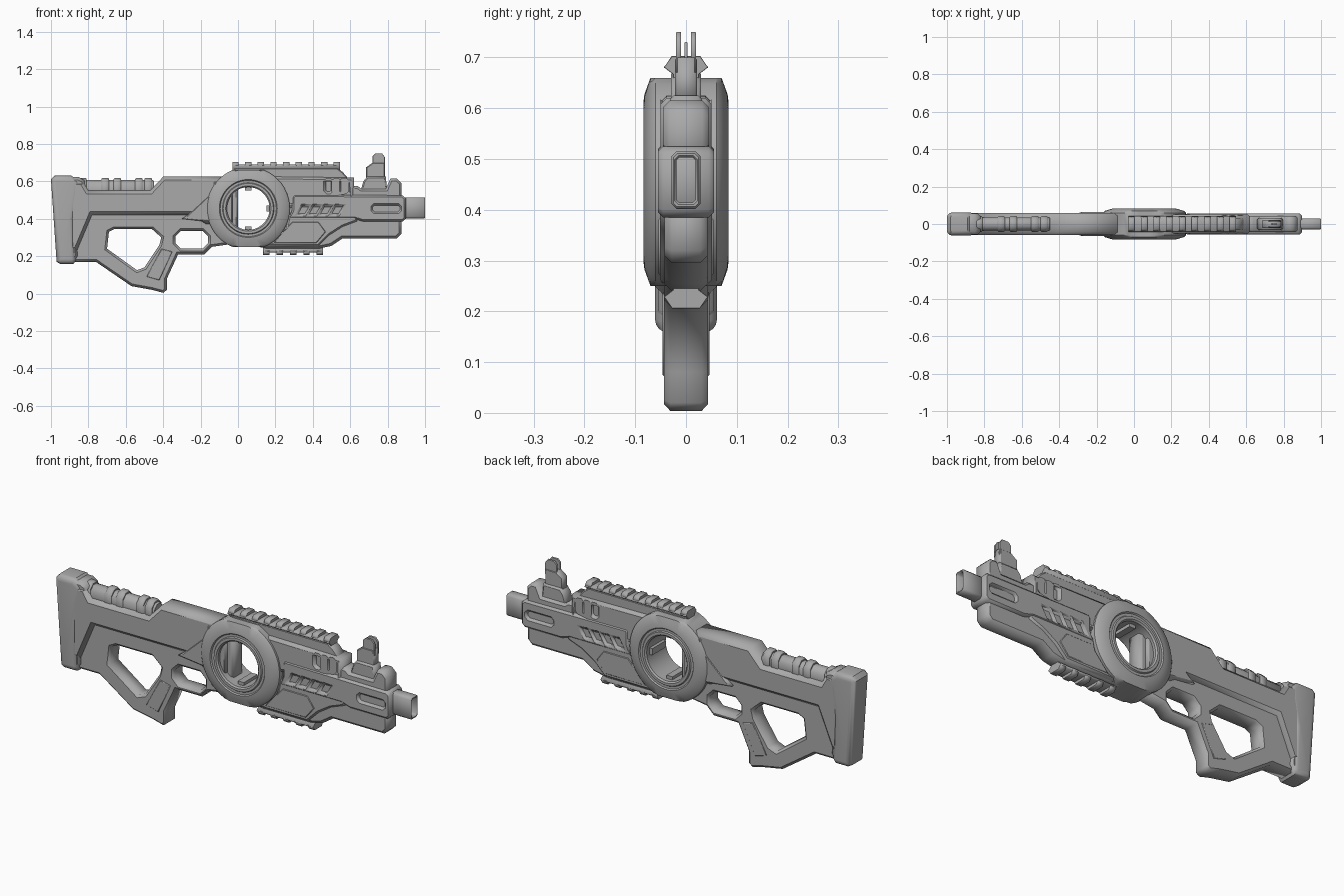
import bpy
import bmesh
import math
from mathutils import Matrix, Vector

default_cube = bpy.data.objects.get("Cube")
if default_cube:
    bpy.data.objects.remove(default_cube, do_unlink=True)

grey = bpy.data.materials.new("plain grey")
grey.use_nodes = True
grey.diffuse_color = (0.4, 0.4, 0.4, 1)
grey.node_tree.nodes["Principled BSDF"].inputs["Base Color"].default_value = grey.diffuse_color

# Local axes of a flat profile: side profiles extrude along y, cross-sections along x
SIDE = Matrix(((1, 0, 0), (0, 0, -1), (0, 1, 0))).to_4x4()
CROSS = Matrix(((0, 0, 1), (1, 0, 0), (0, 1, 0))).to_4x4()


def finish(name, bm, smooth=False):
    """Turn a bmesh into a named grey object."""
    bmesh.ops.remove_doubles(bm, verts=bm.verts, dist=0.0002)
    bmesh.ops.recalc_face_normals(bm, faces=bm.faces)
    mesh = bpy.data.meshes.new(name)
    bm.to_mesh(mesh)
    bm.free()
    mesh.materials.append(grey)
    obj = bpy.data.objects.new(name, mesh)
    bpy.context.scene.collection.objects.link(obj)
    if smooth:
        bpy.ops.object.select_all(action='DESELECT')
        obj.select_set(True)
        bpy.context.view_layer.objects.active = obj
        bpy.ops.object.shade_smooth_by_angle(angle=math.radians(35))
    return obj


def plate(name, outline, half, bevel, holes=(), axes=SIDE, offset=(0, 0, 0), rounding=0):
    """Extrude an outline with holes to +-half, chamfering its rims."""
    curve = bpy.data.curves.new(name, 'CURVE')
    curve.dimensions = '2D'
    curve.fill_mode = 'BOTH'
    curve.extrude = half - bevel
    curve.bevel_depth = bevel
    curve.bevel_resolution = rounding
    curve.offset = -bevel
    for ring in (outline, *holes):
        spline = curve.splines.new('POLY')
        spline.points.add(len(ring) - 1)
        for point, (u, v) in zip(spline.points, ring):
            point.co = (u, v, 0, 1)
        spline.use_cyclic_u = True
    helper = bpy.data.objects.new(name + " helper", curve)
    bpy.context.scene.collection.objects.link(helper)
    bpy.context.view_layer.update()
    graph = bpy.context.evaluated_depsgraph_get()
    mesh = bpy.data.meshes.new_from_object(helper.evaluated_get(graph))
    bpy.data.objects.remove(helper, do_unlink=True)
    bpy.data.curves.remove(curve)
    bm = bmesh.new()
    bm.from_mesh(mesh)
    bpy.data.meshes.remove(mesh)
    bm.transform(Matrix.Translation(Vector(offset)) @ axes)
    return finish(name, bm, smooth=rounding > 0)


def rect(left, right, low, high, slant=0):
    return [(left, low), (right, low), (right + slant, high), (left + slant, high)]


def clipped(left, right, low, high, cut):
    """Rectangle with cut corners."""
    return [(left + cut, low), (right - cut, low), (right, low + cut), (right, high - cut),
            (right - cut, high), (left + cut, high), (left, high - cut), (left, low + cut)]


# Stock frame with thumb hole and trigger guard
thumb_hole = [(-.69, .33), (-.66, .345), (-.46, .345), (-.41, .3), (-.42, .26),
              (-.5, .14), (-.54, .125), (-.7, .24)]
trigger_hole = clipped(-.335, -.16, .24, .335, .03)
frame = [(-.92, .17), (-.76, .17), (-.57, .04), (-.46, .02), (-.4, .004), (-.38, .02),
         (-.38, .08), (-.32, .21), (-.18, .21), (-.14, .25), (.0, .27), (.0, .6),
         (-.4, .6), (-.47, .54), (-.92, .54)]
plate("stock_frame", frame, .043, .012, [thumb_hole, trigger_hole])
plate("grip_panel", [(-.49, .09), (-.41, .24), (-.35, .225), (-.42, .07)], .046, .004)

# Thicker upper stock and the diagonal brace behind the ring
upper = [(-.9, .6), (-.83, .6), (-.8, .55), (-.47, .55), (-.4, .625), (-.05, .625),
         (-.1, .37), (-.17, .37), (-.25, .42), (-.78, .42), (-.86, .23), (-.9, .23)]
plate("upper_stock", upper, .06, .018)
plate("rear_brace", [(-.3, .4), (-.27, .42), (-.13, .55), (-.13, .6), (-.03, .6),
                     (-.03, .38), (-.13, .38)], .063, .006)

# Rounded butt pad with a front collar
butt = [(-.97, .17), (-.95, .158), (-.88, .158), (-.865, .18), (-.875, .4), (-.85, .54),
        (-.85, .6), (-.89, .63), (-.98, .63), (-1, .61)]
plate("butt_pad", butt, .061, .026, rounding=3)
collar = [(-.92, .17), (-.88, .165), (-.855, .2), (-.865, .38), (-.82, .54), (-.82, .605),
          (-.85, .622), (-.92, .622)]
plate("butt_collar", collar, .055, .015)

# Ribbed cheek bar on top of the stock
plate("cheek_bar", clipped(-.036, .036, .5, .606, .022), .19, .005,
      axes=CROSS, offset=(-.64, 0, 0))
for number, x in enumerate((-.83, -.71, -.645, -.53, -.48)):
    plate(f"cheek_rib_{number}", clipped(-.042, .042, .5, .618, .026), .02, .005,
          axes=CROSS, offset=(x, 0, 0))

# Big ring, revolved around y and flattened above and below
CENTRE = Vector((.055, 0, .455))
half_profile = [(.222, .06), (.212, .07), (.172, .082), (.155, .084), (.15, .078),
                (.138, .078), (.134, .084), (.121, .084), (.114, .077)]
profile = half_profile + [(r, -y) for r, y in reversed(half_profile)]
bm = bmesh.new()
STEPS = 48
loops = []
for step in range(STEPS):
    turn = 2 * math.pi * step / STEPS
    loop = []
    for r, y in profile:
        z = r * math.sin(turn)
        z = max(-.205, min(.205, z))
        loop.append(bm.verts.new(CENTRE + Vector((r * math.cos(turn), y, z))))
    loops.append(loop)
for step, loop in enumerate(loops):
    following = loops[(step + 1) % STEPS]
    for i in range(len(profile)):
        j = (i + 1) % len(profile)
        bm.faces.new((loop[i], loop[j], following[j], following[i]))
finish("main_ring", bm, smooth=True)

# Four lugs inside the ring
for number in range(4):
    turn = Matrix.Rotation(number * math.pi / 2, 4, 'Y')
    bm = bmesh.new()
    bmesh.ops.create_cube(bm, size=1)
    bm.transform(Matrix.Translation(CENTRE) @ turn @ Matrix.Translation((0, 0, .108))
                 @ Matrix.Diagonal((.034, .11, .022, 1)))
    finish(f"ring_lug_{number}", bm)

# Forward body: inner core, slotted upper shell, lower shell
core = [(.24, .3), (.45, .28), (.55, .31), (.84, .31), (.86, .33), (.86, .59), (.82, .59),
        (.79, .55), (.6, .55), (.6, .6), (.22, .6)]
plate("body_core", core, .036, .006)
vents = [clipped(x, x + .028, .545, .605, .008) for x in (.47, .512, .554)]
shell = [(.22, .46), (.62, .46), (.62, .62), (.2, .625), (.17, .59), (.25, .53)]
plate("upper_shell", shell, .05, .012, vents)
nose = [(.6, .46), (.875, .46), (.875, .59), (.85, .615), (.815, .615), (.79, .56),
        (.66, .56), (.64, .575), (.6, .575)]
plate("nose_block", nose, .044, .012)
lower = [(.05, .262), (.16, .24), (.43, .24), (.5, .255), (.56, .295), (.85, .295),
         (.875, .32), (.875, .43), (.2, .43), (.25, .33), (.15, .28), (.05, .28)]
plate("lower_shell", lower, .042, .014)
skirt = [(.15, .25), (.43, .25), (.49, .31), (.56, .355), (.64, .385), (.64, .43),
         (.27, .43), (.25, .33), (.2, .285), (.15, .27)]
plate("lower_skirt", skirt, .051, .012)
plate("skirt_panel", [(.19, .27), (.42, .27), (.47, .33), (.43, .385), (.29, .385)],
      .054, .004)

# Barrel shroud with slanted vents and a long slot
slots = [rect(x, x + .036, .425, .47, .026) for x in (.32, .38, .44, .5)]
slots.append(clipped(.72, .865, .437, .472, .01))
shroud = [(.27, .4), (.62, .4), (.67, .385), (.88, .385), (.897, .4), (.897, .51),
          (.88, .525), (.3, .53), (.29, .515), (.29, .45)]
plate("barrel_shroud", shroud, .055, .01, slots)
plate("shroud_core", clipped(.29, .885, .4, .51, .01), .042, .004)

# Hollow rectangular muzzle
plate("muzzle", clipped(-.029, .029, .402, .515, .01), .06, .004,
      [clipped(-.019, .019, .414, .503, .006)], axes=CROSS, offset=(.94, 0, 0))


# Toothed rails, upright or hanging
def rail(name, start, end, base, flip):
    middle, length = (start + end) / 2, end - start
    foot = [(-.026, base - flip * .045), (.026, base - flip * .045),
            (.026, base), (.044, base + flip * .014), (.036, base + flip * .022),
            (-.036, base + flip * .022), (-.044, base + flip * .014), (-.026, base)]
    plate(name, foot, length / 2, .001, axes=CROSS, offset=(middle, 0, 0))
    tooth = [(-.044, base + flip * .012), (.044, base + flip * .012),
             (.028, base + flip * .036), (-.028, base + flip * .036)]
    count = round((length + .03) / .0675)
    for number in range(count):
        x = start + .017 + number * (length - .034) / (count - 1)
        plate(f"{name}_tooth_{number}", tooth, .017, .001, axes=CROSS, offset=(x, 0, 0))


rail("top_rail", -.03, .545, .667, 1)
plate("rail_bed", [(-.02, .58), (.62, .58), (.56, .65), (.53, .672), (-.02, .672)], .03, .006)
rail("under_rail", .135, .455, .242, -1)

# Front sight: base, body, twin ears and centre post
plate("sight_base", [(.65, .53), (.8, .53), (.79, .625), (.69, .625), (.67, .6)], .032, .008)
sight = [(.685, .6), (.685, .675), (.72, .7), (.785, .7), (.785, .6)]
plate("sight_body", sight, .022, .005)
ear = [(.7, .67), (.72, .7), (.72, .735), (.735, .75), (.77, .75), (.785, .73), (.785, .67)]
for side, label in ((1, "left"), (-1, "right")):
    plate(f"sight_ear_{label}", ear, .005, .001, offset=(0, side * .0145, 0))
plate("sight_post", rect(.735, .765, .67, .73), .003, .001)
